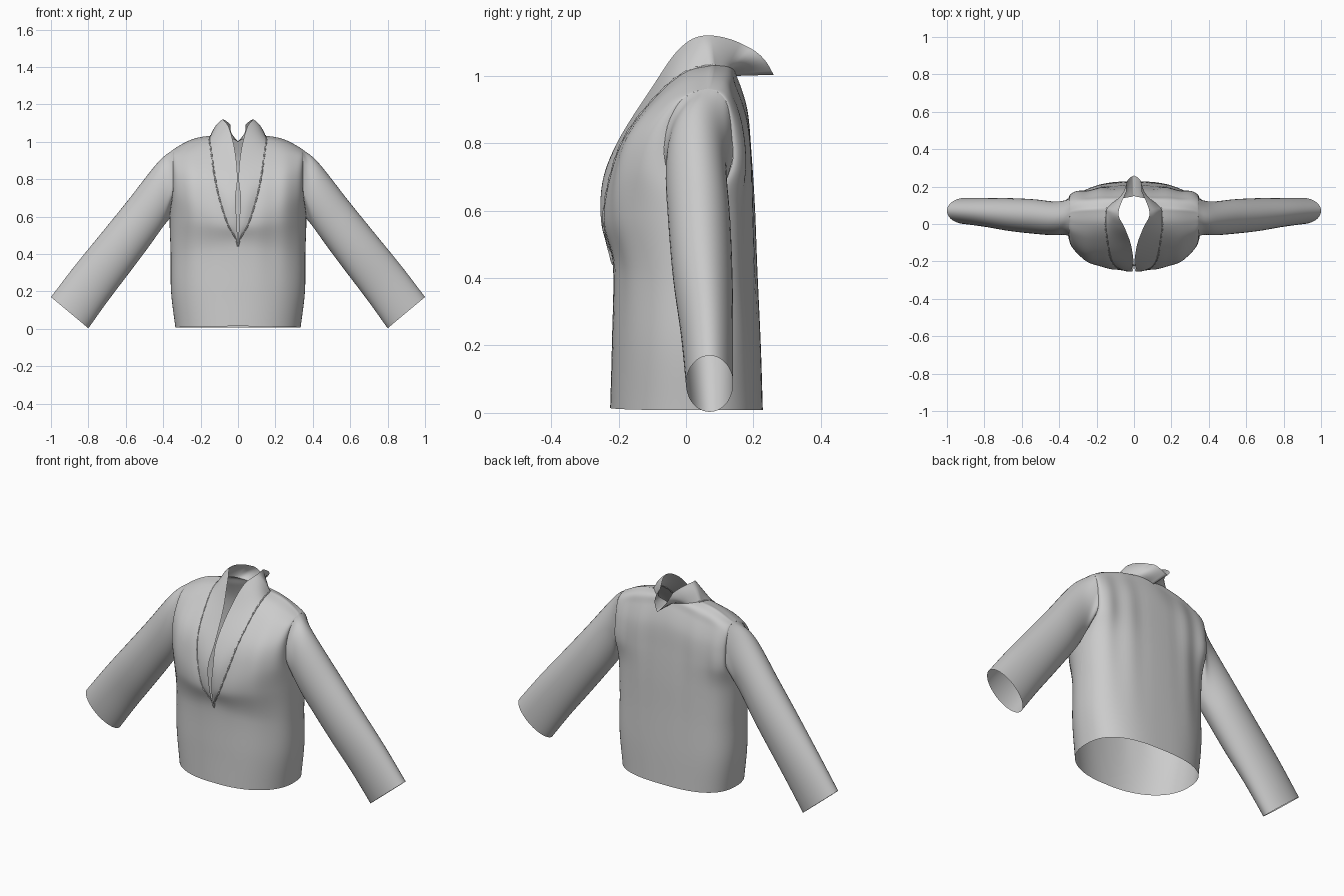
import bpy, bmesh, math
from mathutils import Vector as V

if "Cube" in bpy.data.objects:
    bpy.data.objects.remove(bpy.data.objects["Cube"])


def spline(pts, t):
    """Catmull-Rom through pts, t in 0..len-1"""
    n = len(pts) - 1
    i = min(int(t), n - 1)
    f = t - i
    p1, p2 = V(pts[i]), V(pts[i + 1])
    p0 = V(pts[i - 1]) if i > 0 else 2 * p1 - p2
    p3 = V(pts[i + 2]) if i + 2 <= n else 2 * p2 - p1
    return 0.5 * (2 * p1 + (p2 - p0) * f + (2 * p0 - 5 * p1 + 4 * p2 - p3) * f * f
                  + (3 * p1 - p0 - 3 * p2 + p3) * f ** 3)


def cloth(name, grids):
    """Mirrored smooth sheet made from one or more point grids"""
    bm = bmesh.new()
    for g in grids:
        vs = [[bm.verts.new(p) for p in row] for row in g]
        for a, b in zip(vs, vs[1:]):
            for j in range(len(a) - 1):
                bm.faces.new((a[j], a[j + 1], b[j + 1], b[j]))
    bmesh.ops.remove_doubles(bm, verts=bm.verts, dist=0.0008)
    bmesh.ops.recalc_face_normals(bm, faces=bm.faces)
    me = bpy.data.meshes.new(name)
    bm.to_mesh(me)
    bm.free()
    me.shade_smooth()
    ob = bpy.data.objects.new(name, me)
    bpy.context.collection.objects.link(ob)
    m = ob.modifiers.new("mirror", 'MIRROR')
    m.merge_threshold = 0.001
    return ob


# Torso edges: inner edge (centre, then neckline) and outer edge (side seam, then armhole)
front_in = [(0, -.225, .015), (0, -.22, .2), (0, -.217, .44), (.055, -.245, .56), (.10, -.225, .7),
            (.126, -.178, .825), (.143, -.083, .945), (.152, 0, 1.012), (.148, .08, 1.032)]
front_out = [(.335, .02, .008), (.358, .02, .2), (.36, .02, .4), (.365, .03, .59), (.35, -.055, .72),
             (.347, -.06, .83), (.348, -.025, .915), (.345, .02, .95), (.342, .06, .962)]
back_in = [(0, .228, .008), (0, .222, .2), (0, .212, .42), (0, .205, .6), (0, .195, .76),
           (0, .182, .9), (0, .15, 1.0), (.09, .13, 1.025), (.148, .08, 1.032)]
back_out = front_out[:4] + [(.35, .13, .72), (.347, .135, .83), (.348, .122, .915),
                            (.345, .095, .951), (.342, .06, .962)]


def panel(inner, outer, power, fold):
    rows = []
    for r in range(65):
        t = r / 8
        a, b = spline(inner, t), spline(outer, t)
        a.x = max(a.x, 0)
        crown = .016 * max(0, (t - 4) / 4) ** 2
        row = []
        for c in range(25):
            s = c / 24 * math.pi / 2
            q = power + (1 - power) * max(0, (t - 6) / 2)
            fx, fy = math.sin(s) ** q, max(math.cos(s), 0) ** q
            p = V((a.x + (b.x - a.x) * fx, b.y + (a.y - b.y) * fy, a.z + (b.z - a.z) * fx))
            # rounded shoulder, and soft vertical drape folds fading to the borders
            p.z += crown * math.sin(math.pi * fx)
            p.y += fold * math.sin(p.x * 45) * math.sin(2 * s) * math.sin(math.pi * r / 64) ** 2
            row.append(p)
        rows.append(row)
    return rows


cloth("torso", [panel(front_in, front_out, .93, .004), panel(back_in, back_out, .76, .005)])

# Sleeve: first ring is the armhole, the rest are ovals down to the cuff
N = 20
hole = [spline(front_out, 3 + 5 * k / N) for k in range(N + 1)]
hole += [spline(back_out, 8 - 5 * k / N) for k in range(1, N + 1)]


def oval(tx, tz, bx, bz, yc, hd):
    top, bot = V((tx, yc, tz)), V((bx, yc, bz))
    ring = []
    for k in range(2 * N + 1):
        s = math.pi * k / N
        ring.append((top + bot) / 2 - (top - bot) / 2 * math.cos(s) - V((0, hd * math.sin(s), 0)))
    return ring


rings = [hole, oval(.43, .888, .405, .54, .03, .09), oval(.59, .685, .48, .435, .04, .092),
         oval(.73, .512, .585, .295, .05, .088), oval(.87, .34, .695, .15, .062, .078),
         oval(1.0, .17, .80, .003, .07, .07)]
sleeve = [[spline([r[k] for r in rings], q / 8) for k in range(2 * N + 1)] for q in range(41)]
cloth("sleeve", [sleeve])

# Collar: strip from the neckline seam to a free edge, standing at the sides, rounded flap at the back
free = [(.002, -.224, .45), (.006, -.25, .57), (.014, -.247, .69), (.003, -.20, .81), (.018, -.105, .96),
        (.05, -.02, 1.08), (.083, .06, 1.12), (.04, .175, 1.09), (0, .26, 1.003)]


def seam(t):
    p = spline(front_in, 2 + t) if t <= 6 else spline(back_in, 14 - t)
    p.x = max(p.x, 0)
    return p


collar, edge = [], []
for r in range(65):
    t = r / 8
    a, b = seam(t), spline(free, t)
    b.x = max(b.x, 0)
    if t > 7:
        b += V((.016, .012, 0)) * math.sin(math.pi * (t - 7))
    edge.append(a)
    side = math.exp(-((t - 5.8) / 1.1) ** 2)
    chest = math.exp(-((t - 1.8) / 1.2) ** 2)
    swell = V((.004, 0, .01)) * side + V((0, -.006, 0)) * chest
    collar.append([a.lerp(b, c / 10) + swell * math.sin(math.pi * c / 10) for c in range(11)])
for p in collar[-1]:
    p.x = 0
cloth("collar", [collar])

# Narrow raised stitch line along the collar seam
bead = []
for r in range(50):
    a = edge[r]
    d = (edge[r + 1] - a).normalized()
    u = d.cross(V((0, 1, 0))).normalized()
    w = d.cross(u)
    rad = .0035 + .0015 * math.sin(r * 2.1)
    bead.append([a + (u * math.cos(k * math.pi / 3) + w * math.sin(k * math.pi / 3)) * rad for k in range(7)])
cloth("collar_seam", [bead])
